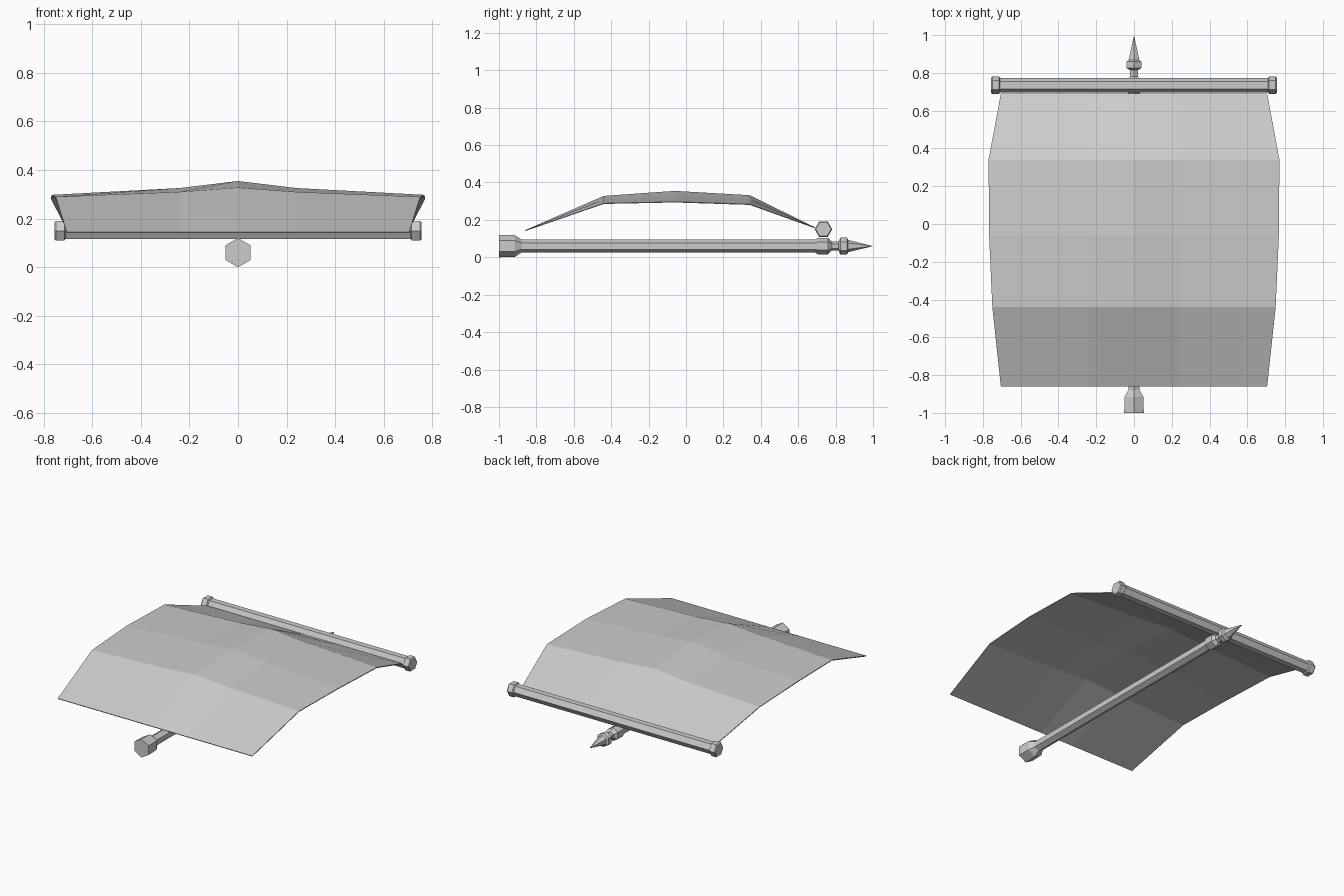
import bpy, bmesh, math
from mathutils import Vector

cube = bpy.data.objects.get("Cube")
if cube:
    bpy.data.objects.remove(cube)

grey = bpy.data.materials.new("plain_grey")
grey.use_nodes = True
colour = (0.6, 0.6, 0.6, 1)
grey.diffuse_color = colour
grey.node_tree.nodes["Principled BSDF"].inputs["Base Color"].default_value = colour


def make_object(name, bm):
    bmesh.ops.recalc_face_normals(bm, faces=bm.faces)
    mesh = bpy.data.meshes.new(name)
    bm.to_mesh(mesh)
    bm.free()
    mesh.materials.append(grey)
    obj = bpy.data.objects.new(name, mesh)
    bpy.context.collection.objects.link(obj)
    return obj


def hex_rod(name, profile, axis, side, up, origin):
    """Six-sided turned rod; profile holds (distance along axis, radius)."""
    bm = bmesh.new()
    axis, side, up, origin = map(Vector, (axis, side, up, origin))
    rings = []
    for dist, radius in profile:
        ring = []
        for i in range(6):
            a = math.tau * i / 6
            ring.append(bm.verts.new(origin + axis * dist
                        + (side * math.sin(a) + up * math.cos(a)) * radius))
        rings.append(ring)
    for r0, r1 in zip(rings, rings[1:]):
        for i in range(6):
            j = (i + 1) % 6
            bm.faces.new((r0[i], r0[j], r1[j], r1[i]))
    bm.faces.new(rings[0])
    bm.faces.new(rings[-1])
    bmesh.ops.remove_doubles(bm, verts=bm.verts, dist=0.0005)
    return make_object(name, bm)


X, Y, Z = (1, 0, 0), (0, 1, 0), (0, 0, 1)

# Mast: flared foot, shaft, collar under the yard, neck, ring and spike
mast_profile = [(-1, 0.06), (-0.915, 0.058), (-0.88, 0.035), (0.69, 0.035),
                (0.705, 0.044), (0.76, 0.044), (0.78, 0.024), (0.815, 0.024),
                (0.825, 0.045), (0.86, 0.045), (0.867, 0.033), (1, 0)]
hex_rod("mast", mast_profile, Y, X, Z, (0, 0, 0.06))

# Yard: bar with a chamfered cap at each end
half = [(0.71, 0.038), (0.715, 0.047), (0.75, 0.047), (0.756, 0.041)]
yard_profile = [(-d, r) for d, r in reversed(half)] + half
hex_rod("yard", yard_profile, X, Z, Y, (0, 0.735, 0.15))

# Billowing sail: rows of (y, half width, edge z, quarter z, centre z)
rows = [(-0.86, 0.705, 0.145, 0.145, 0.145),
        (-0.44, 0.75, 0.29, 0.31, 0.328),
        (-0.06, 0.767, 0.298, 0.326, 0.355),
        (0.34, 0.77, 0.285, 0.31, 0.332),
        (0.69, 0.705, 0.16, 0.16, 0.16)]
bm = bmesh.new()
grid = []
for y, w, edge, quarter, centre in rows:
    line = [(-w, edge), (-0.24, quarter), (0, centre), (0.24, quarter), (w, edge)]
    grid.append([bm.verts.new((x, y, z)) for x, z in line])
for a, b in zip(grid, grid[1:]):
    for i in range(4):
        bm.faces.new((a[i], a[i + 1], b[i + 1], b[i]))
sail = make_object("sail", bm)
thickness = sail.modifiers.new("cloth_thickness", "SOLIDIFY")
thickness.thickness = 0.005
thickness.offset = -1
